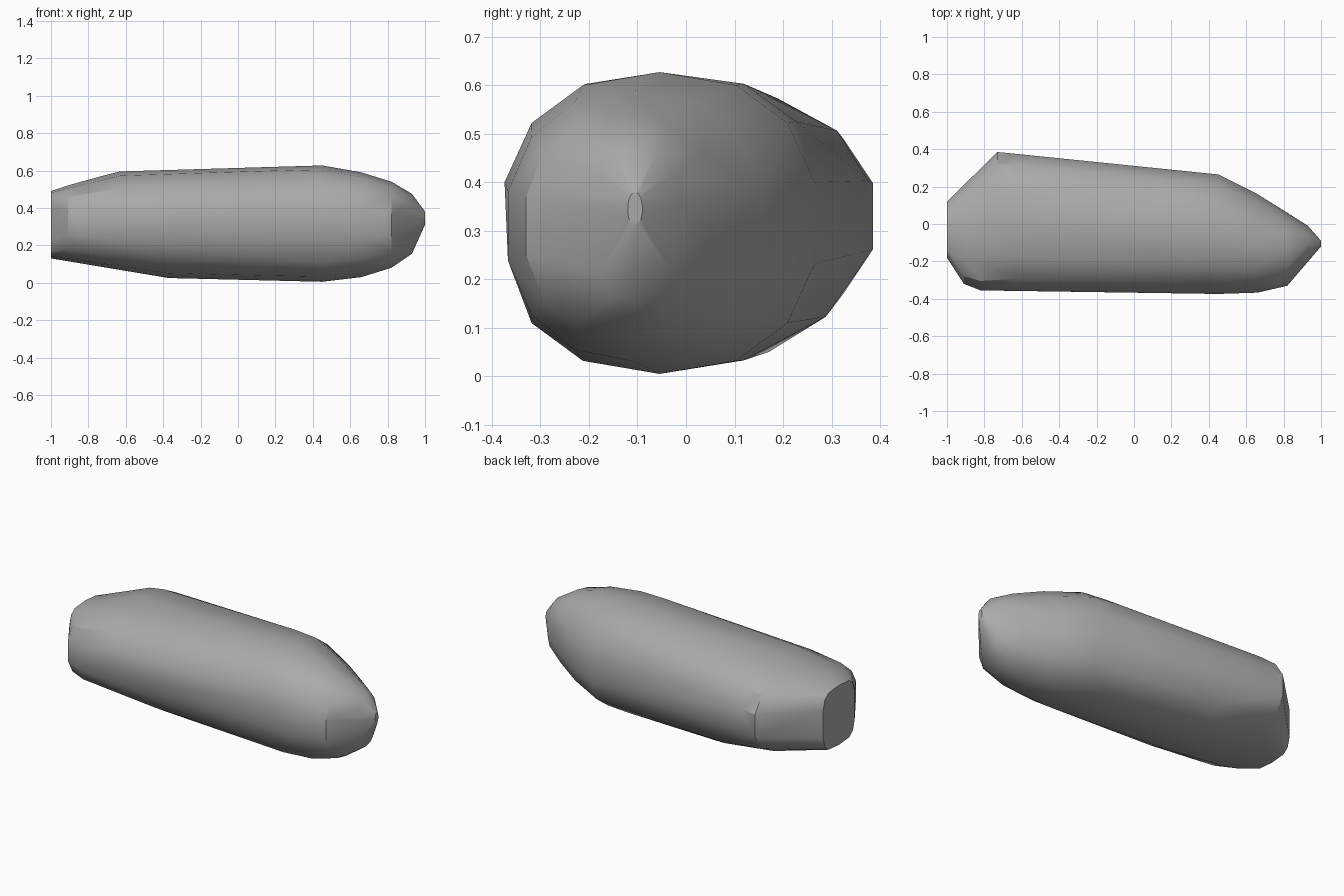
import bpy
import bmesh
import math

cube = bpy.data.objects.get("Cube")
if cube:
    bpy.data.objects.remove(cube)

# Plain grey stone colour
stone = bpy.data.materials.new("stone_grey")
stone.use_nodes = True
grey = (0.4, 0.4, 0.4, 1)
stone.diffuse_color = grey
stone.node_tree.nodes["Principled BSDF"].inputs["Base Color"].default_value = grey


def section(bm, x, y_range, z_range, squareness, sides=14):
    """Add one rounded cross-section, fitted to its width and height."""
    y_mid, y_half = sum(y_range) / 2, (y_range[1] - y_range[0]) / 2
    z_mid, z_half = sum(z_range) / 2, (z_range[1] - z_range[0]) / 2

    def rounded(value):
        return math.copysign(abs(value) ** (2 / squareness), value)

    for i in range(sides):
        angle = math.tau * (i + 0.5) / sides
        # the half step leaves a flat front and back, so stretch to full width
        y = rounded(math.cos(angle)) / rounded(math.cos(math.pi / sides))
        z = rounded(math.sin(angle))
        bm.verts.new((x, y_mid + y * y_half, z_mid + z * z_half))


# Cross-sections from the blunt end to the slanted nose
bm = bmesh.new()
section(bm, -1.0, (-0.18, 0.12), (0.13, 0.49), 4)
section(bm, -0.91, (-0.32, 0.2), (0.12, 0.52), 2.6)
section(bm, -0.82, (-0.355, 0.29), (0.1, 0.54), 2.6)
section(bm, -0.73, (-0.356, 0.385), (0.09, 0.57), 2.4)
section(bm, -0.63, (-0.357, 0.375), (0.07, 0.595), 2.3)
section(bm, -0.37, (-0.36, 0.35), (0.025, 0.605), 2.3)
section(bm, 0.3, (-0.37, 0.285), (0.006, 0.63), 2.3)
section(bm, 0.45, (-0.374, 0.265), (0.005, 0.627), 2.3)
section(bm, 0.66, (-0.367, 0.16), (0.03, 0.59), 2.2)
section(bm, 0.82, (-0.33, 0.06), (0.08, 0.54), 2.2)
section(bm, 0.93, (-0.2, -0.01), (0.155, 0.475), 2.2)
section(bm, 1.0, (-0.12, -0.09), (0.31, 0.38), 2)

# Wrap the sections in one faceted skin
hull = bmesh.ops.convex_hull(bm, input=bm.verts)
loose = {g for g in hull["geom_interior"] + hull["geom_unused"]
         if isinstance(g, bmesh.types.BMVert)}
bmesh.ops.delete(bm, geom=list(loose), context="VERTS")
bmesh.ops.dissolve_limit(bm, angle_limit=math.radians(4),
                         verts=bm.verts, edges=bm.edges)
bmesh.ops.triangulate(bm, faces=bm.faces)
bmesh.ops.recalc_face_normals(bm, faces=bm.faces)

mesh = bpy.data.meshes.new("long_stone")
bm.to_mesh(mesh)
bm.free()
mesh.materials.append(stone)
rock = bpy.data.objects.new("long_stone", mesh)
bpy.context.collection.objects.link(rock)

# Soft shading across the gentle facets, crisp at the corners
bpy.context.view_layer.objects.active = rock
rock.select_set(True)
bpy.ops.object.shade_smooth_by_angle(angle=math.radians(30))
